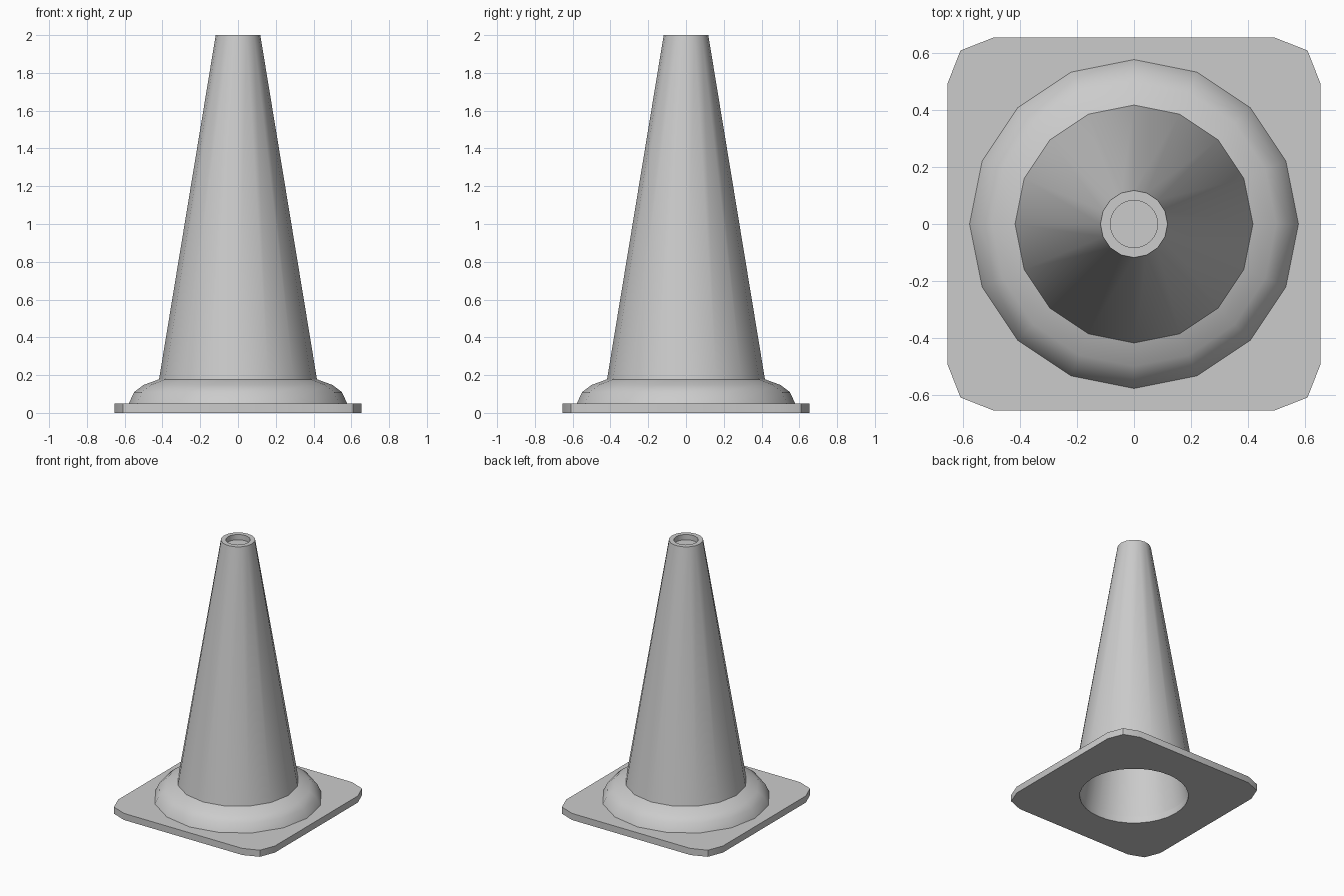
import bpy, bmesh, math

if "Cube" in bpy.data.objects:
    bpy.data.objects.remove(bpy.data.objects["Cube"])


def finish(name, bm, angle=35):
    bmesh.ops.recalc_face_normals(bm, faces=bm.faces)
    mesh = bpy.data.meshes.new(name)
    bm.to_mesh(mesh)
    bm.free()
    obj = bpy.data.objects.new(name, mesh)
    bpy.context.collection.objects.link(obj)
    bpy.ops.object.select_all(action='DESELECT')
    obj.select_set(True)
    bpy.context.view_layer.objects.active = obj
    bpy.ops.object.shade_smooth_by_angle(angle=math.radians(angle))
    return obj


def add_ring(bm, r, z, n):
    return [bm.verts.new((r * math.cos(2 * math.pi * i / n),
                          r * math.sin(2 * math.pi * i / n), z)) for i in range(n)]


def lathe(name, profile, n, cap_end=False):
    bm = bmesh.new()
    rings = [add_ring(bm, r, z, n) for r, z in profile]
    for a, b in zip(rings, rings[1:]):
        for i in range(n):
            j = (i + 1) % n
            bm.faces.new((a[i], a[j], b[j], b[i]))
    if cap_end:
        bm.faces.new(rings[-1])
    return finish(name, bm)


# Square base plate with two-step rounded corners and a round hole
H, C, K = 0.655, 0.495, 0.61
quarter = [(H, -C), (H, C), (K, K)]
outline = []
for q in range(4):
    c, s = round(math.cos(q * math.pi / 2)), round(math.sin(q * math.pi / 2))
    outline += [(c * x - s * y, s * x + c * y) for x, y in quarter]
bm = bmesh.new()
walls = []
for z in (0.0, 0.05):
    outer = [bm.verts.new((x, y, z)) for x, y in outline]
    inner = add_ring(bm, 0.38, z, 32)
    edges = [bm.edges.new((loop[i], loop[(i + 1) % len(loop)]))
             for loop in (outer, inner) for i in range(len(loop))]
    bmesh.ops.triangle_fill(bm, edges=edges, use_beauty=True)
    walls.append((outer, inner))
for lo, hi in zip(*walls):
    for i in range(len(lo)):
        j = (i + 1) % len(lo)
        bm.faces.new((lo[i], lo[j], hi[j], hi[i]))
finish("base_plate", bm)

# Rounded collar around the foot of the cone
lathe("collar", [(0.578, 0.05), (0.55, 0.11), (0.50, 0.148), (0.418, 0.178)], 16)

# Outer cone
lathe("cone_body", [(0.418, 0.178), (0.118, 2.0)], 16)

# Top rim: flat lip down into a shallow closed recess
bm = bmesh.new()
outer, inner = add_ring(bm, 0.118, 2.0, 16), add_ring(bm, 0.083, 2.0, 32)
edges = [bm.edges.new((loop[i], loop[(i + 1) % len(loop)]))
         for loop in (outer, inner) for i in range(len(loop))]
bmesh.ops.triangle_fill(bm, edges=edges, use_beauty=True)
finish("top_rim", bm)
lathe("top_recess", [(0.083, 2.0), (0.083, 1.96)], 32, cap_end=True)

# Hollow inside of the cone
lathe("inner_wall", [(0.38, 0.05), (0.083, 1.96)], 32)
